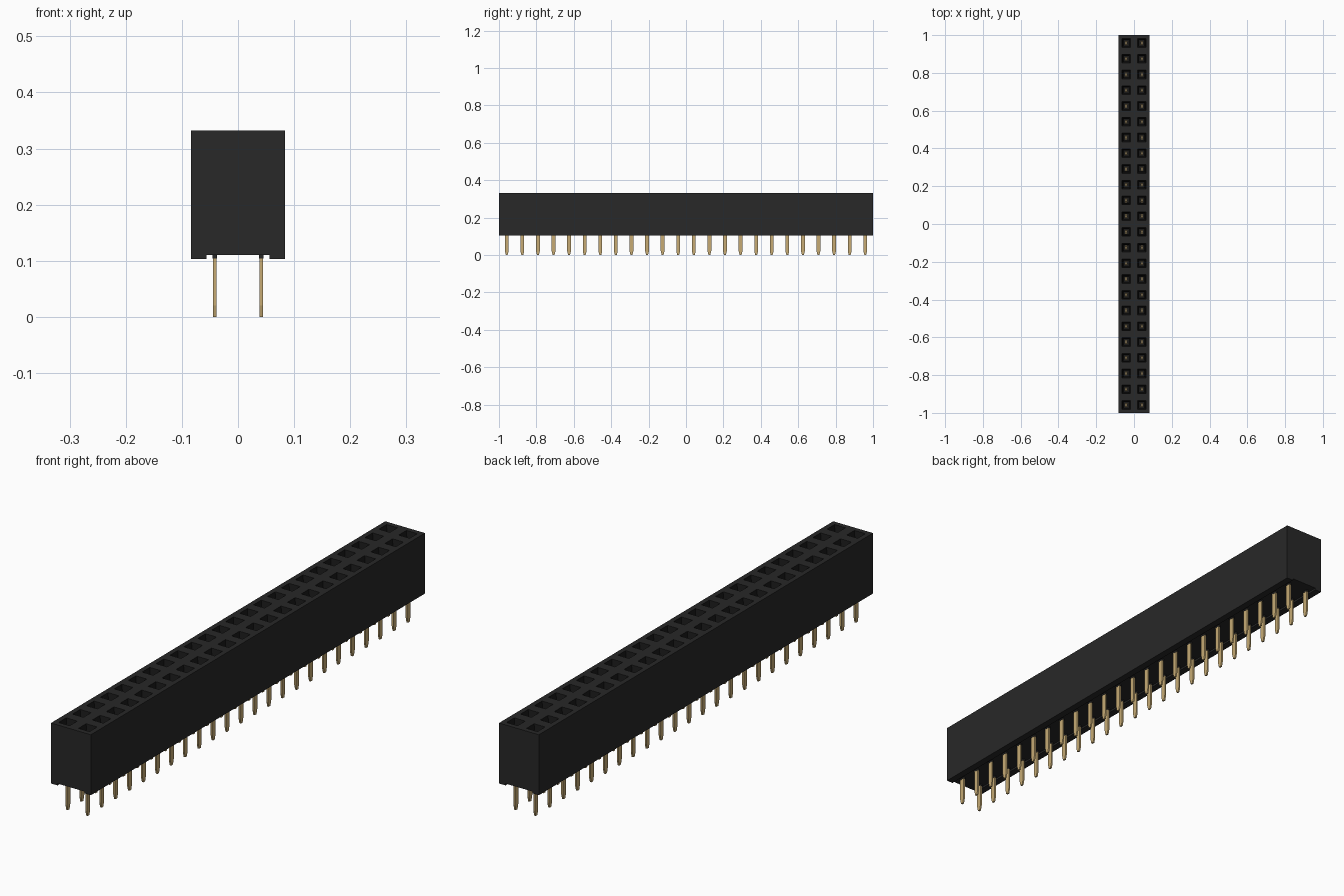
import bpy, bmesh

cube = bpy.data.objects.get("Cube")
if cube:
    bpy.data.objects.remove(cube, do_unlink=True)

PITCH = 2 / 24          # spacing of the contacts
ROWS = 24
TOP, FLOOR, BOTTOM = 0.332, 0.11, 0.103
SLOTS = [(side, sx * PITCH / 2, -1 + PITCH * (i + 0.5), i + 1)
         for side, sx in (("left", 1), ("right", -1)) for i in range(ROWS)]


def material(name, rgb):
    m = bpy.data.materials.new(name)
    m.use_nodes = True
    m.diffuse_color = (*rgb, 1)
    bsdf = next(n for n in m.node_tree.nodes if n.type == 'BSDF_PRINCIPLED')
    bsdf.inputs["Base Color"].default_value = (*rgb, 1)
    return m


BLACK = material("black plastic", (0.021, 0.021, 0.021))
DARK = material("socket black", (0.009, 0.009, 0.009))
GOLD = material("gold metal", (0.57, 0.41, 0.175))


def to_mesh(bm, name, *mats):
    me = bpy.data.meshes.new(name)
    bm.to_mesh(me)
    bm.free()
    for m in mats:
        me.materials.append(m)
    return me


def add_object(name, me, loc=(0, 0, 0)):
    ob = bpy.data.objects.new(name, me)
    ob.location = loc
    bpy.context.collection.objects.link(ob)


# Housing shell: an open-topped profile with a shallow channel underneath
bm = bmesh.new()
half = [(PITCH, TOP), (PITCH, BOTTOM), (0.056, BOTTOM), (0.056, FLOOR)]
profile = half + [(-x, z) for x, z in reversed(half)]
front = [bm.verts.new((x, -1, z)) for x, z in profile]
back = [bm.verts.new((x, 1, z)) for x, z in profile]
bm.faces.new(front)
bm.faces.new(back[::-1])
n = len(profile)
lid = [bm.faces.new((front[i], back[i], back[(i + 1) % n], front[(i + 1) % n]))
       for i in range(n)][-1]
bmesh.ops.recalc_face_normals(bm, faces=bm.faces[:])
bmesh.ops.delete(bm, geom=[lid], context='FACES_ONLY')

# Top: one square cell per contact, stepping down into a funnelled socket
rings = [(PITCH / 2, TOP), (0.023, TOP), (0.016, TOP - 0.03), (0.015, 0.2)]
for _, x, y, _ in SLOTS:
    loops = [[bm.verts.new((x + a * r, y + b * r, z))
              for a, b in ((-1, -1), (1, -1), (1, 1), (-1, 1))] for r, z in rings]
    for k in range(len(loops) - 1):
        outer, inner = loops[k], loops[k + 1]
        for i in range(4):
            j = (i + 1) % 4
            f = bm.faces.new((outer[i], outer[j], inner[j], inner[i]))
            f.material_index = 1 if k else 0
    bm.faces.new(loops[-1]).material_index = 1
bmesh.ops.remove_doubles(bm, verts=bm.verts[:], dist=1e-5)
add_object("housing", to_mesh(bm, "housing", BLACK, DARK))


def box(bm, sx, sy, z0, z1, y=0, tip=1):
    """Upright box on the z axis; tip narrows the lower end along y."""
    for v in bmesh.ops.create_cube(bm, size=1)["verts"]:
        low = v.co.z < 0
        v.co = (v.co.x * sx, y + v.co.y * sy * (tip if low else 1), z0 if low else z1)


# Contact: flat tail with a tapered tip, and two spring prongs in the socket
bm = bmesh.new()
box(bm, 0.0065, 0.02, 0.02, 0.202)
box(bm, 0.0065, 0.02, 0, 0.02, tip=0.5)
for y in (-0.007, 0.007):
    box(bm, 0.013, 0.005, 0.195, 0.27, y)
pin = to_mesh(bm, "pin", GOLD)

# Small collar where the pin leaves the housing
bm = bmesh.new()
box(bm, 0.008, 0.024, 0.104, FLOOR + 0.002)
collar = to_mesh(bm, "pin_collar", BLACK)

for side, x, y, i in SLOTS:
    add_object(f"pin_{side}_{i:02d}", pin, (x, y, 0))
    add_object(f"pin_collar_{side}_{i:02d}", collar, (x, y, 0))
